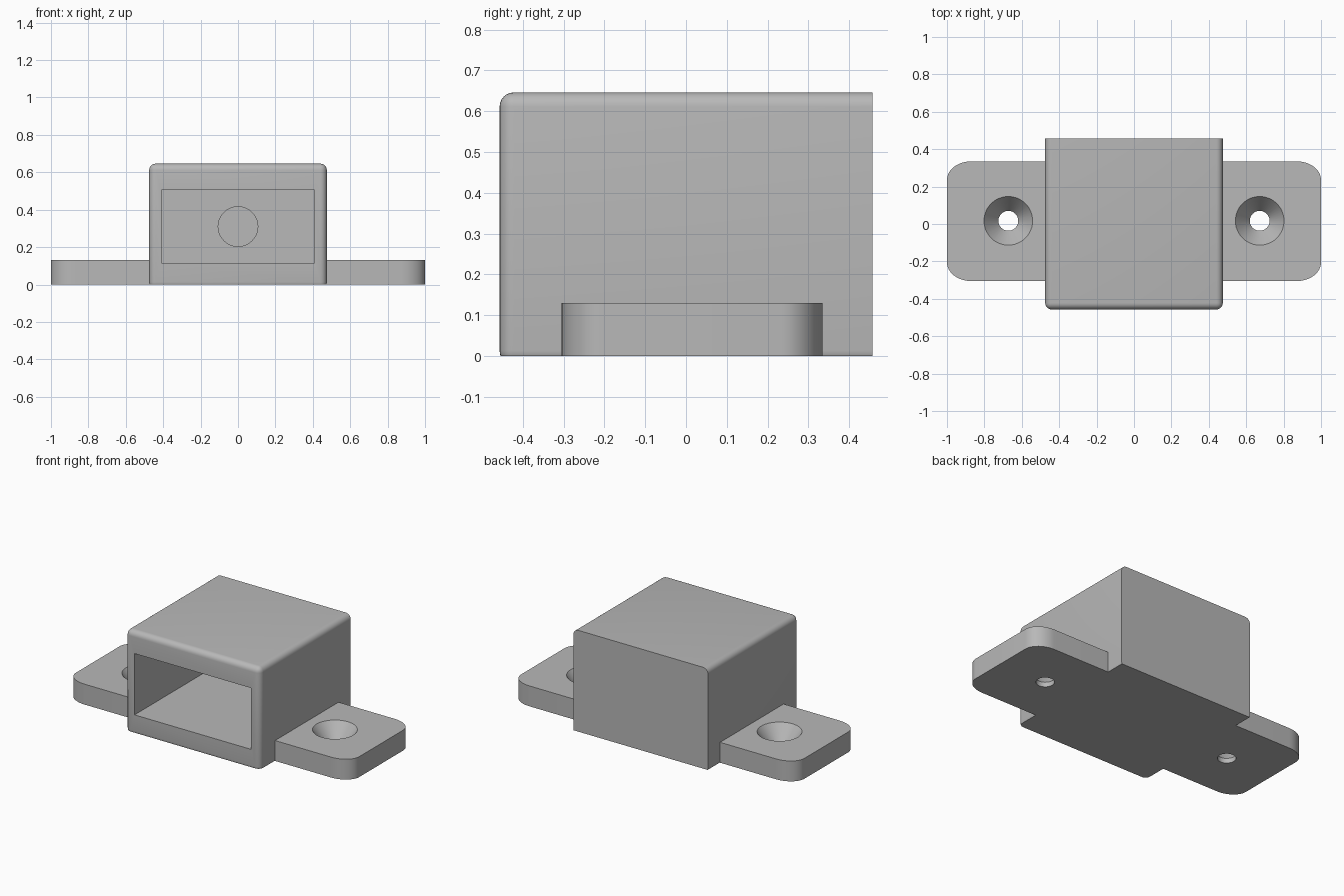
import bpy, bmesh
from math import cos, sin, pi, radians
from mathutils import Matrix, Vector

if "Cube" in bpy.data.objects:
    bpy.data.objects.remove(bpy.data.objects["Cube"])

grey = bpy.data.materials.new("plain grey")
grey.use_nodes = True
colour = (0.48, 0.48, 0.48, 1)
grey.diffuse_color = colour
grey.node_tree.nodes["Principled BSDF"].inputs["Base Color"].default_value = colour


def make_object(name, bm):
    bmesh.ops.recalc_face_normals(bm, faces=bm.faces)
    mesh = bpy.data.meshes.new(name)
    bm.to_mesh(mesh)
    bm.free()
    mesh.materials.append(grey)
    ob = bpy.data.objects.new(name, mesh)
    bpy.context.collection.objects.link(ob)
    return ob


def add_box(bm, low, high):
    low, high = Vector(low), Vector(high)
    matrix = Matrix.Translation((low + high) / 2) @ Matrix.Diagonal((*(high - low), 1))
    bmesh.ops.create_cube(bm, size=1, matrix=matrix)


def select_only(ob):
    bpy.ops.object.select_all(action='DESELECT')
    ob.select_set(True)
    bpy.context.view_layer.objects.active = ob


def cut(ob, cutter):
    mod = ob.modifiers.new("cut", 'BOOLEAN')
    mod.operation = 'DIFFERENCE'
    mod.solver = 'EXACT'
    mod.object = cutter
    select_only(ob)
    bpy.ops.object.modifier_apply(modifier=mod.name)
    bpy.data.objects.remove(cutter)


# Housing: rounded block, trimmed flat at the bottom and the back
BACK = 0.457
bm = bmesh.new()
add_box(bm, (-0.475, -BACK, -0.022), (0.475, BACK + 0.1, 0.646))
bmesh.ops.bevel(bm, geom=bm.edges[:], offset=0.035, segments=6, profile=0.5, affect='EDGES')
for point, normal in (((0, 0, 0), (0, 0, -1)), ((0, BACK, 0), (0, 1, 0))):
    geom = bm.verts[:] + bm.edges[:] + bm.faces[:]
    result = bmesh.ops.bisect_plane(bm, geom=geom, plane_co=point, plane_no=normal, clear_outer=True)
    rim = [e for e in result["geom_cut"] if isinstance(e, bmesh.types.BMEdge)]
    bmesh.ops.contextual_create(bm, geom=rim)
housing = make_object("housing", bm)

# Rectangular pocket open at the front
bm = bmesh.new()
add_box(bm, (-0.41, -0.6, 0.115), (0.41, 0.33, 0.506))
cut(housing, make_object("pocket_cutter", bm))

# Round recess in the rear wall of the pocket
bm = bmesh.new()
bmesh.ops.create_cone(bm, cap_ends=True, segments=48, radius1=0.106, radius2=0.106, depth=0.14,
                      matrix=Matrix.Translation((0, 0.33, 0.31)) @ Matrix.Rotation(pi / 2, 4, 'X'))
cut(housing, make_object("recess_cutter", bm))

# Mounting tab: rounded outer corners, rooted in the housing wall
FRONT, REAR, RX, RY, TOP = -0.305, 0.335, 0.13, 0.10, 0.13
outline = [(0.44, REAR), (0.44, FRONT)]
for centre_y, start in ((FRONT + RY, -pi / 2), (REAR - RY, 0)):
    for i in range(13):
        a = start + pi / 2 * i / 12
        outline.append((1 - RX + RX * cos(a), centre_y + RY * sin(a)))
bm = bmesh.new()
base = bm.faces.new([bm.verts.new((x, y, 0)) for x, y in outline])
extruded = bmesh.ops.extrude_face_region(bm, geom=[base])["geom"]
bmesh.ops.translate(bm, vec=(0, 0, TOP), verts=[v for v in extruded if isinstance(v, bmesh.types.BMVert)])
tabs = make_object("mounting_tabs", bm)

# Countersunk screw hole
HOLE, SINK, STEP = 0.053, 0.13, 0.03
rings = [(HOLE, -0.1), (HOLE, STEP), (SINK, TOP), (SINK, TOP + 0.1)]
bm = bmesh.new()
loops = [[bm.verts.new((0.672 + r * cos(2 * pi * i / 48), 0.017 + r * sin(2 * pi * i / 48), z))
          for i in range(48)] for r, z in rings]
for lower, upper in zip(loops, loops[1:]):
    for i in range(48):
        j = (i + 1) % 48
        bm.faces.new((lower[i], lower[j], upper[j], upper[i]))
bm.faces.new(loops[0])
bm.faces.new(loops[-1])
cut(tabs, make_object("screw_cutter", bm))

# Matching tab on the other side
mirror = tabs.modifiers.new("mirror", 'MIRROR')
select_only(tabs)
bpy.ops.object.modifier_apply(modifier=mirror.name)

for ob in (housing, tabs):
    select_only(ob)
    bpy.ops.object.shade_smooth_by_angle(angle=radians(30))
